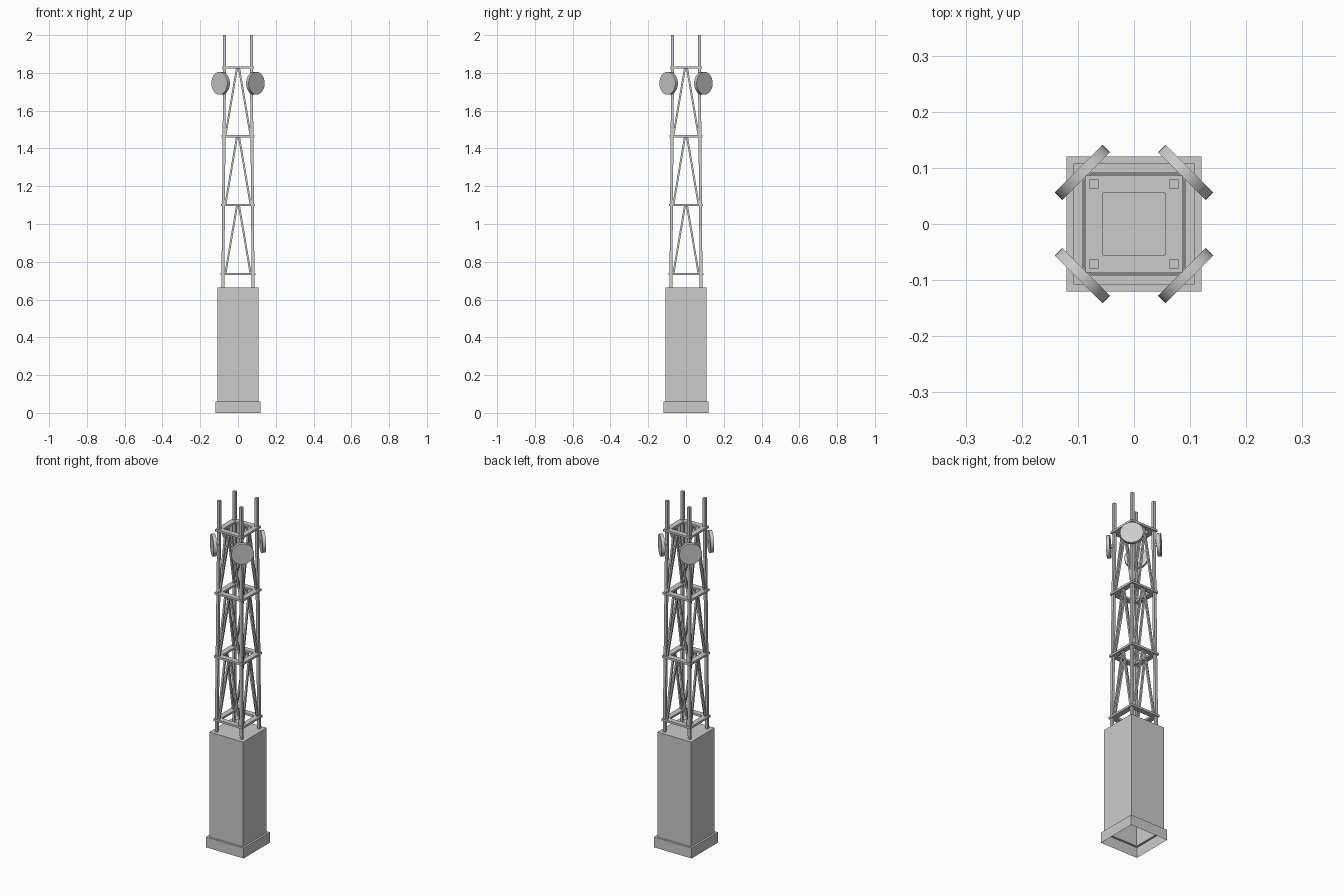
import bpy, bmesh, math
from mathutils import Vector

cube = bpy.data.objects.get("Cube")
if cube:
    bpy.data.objects.remove(cube, do_unlink=True)

grey = bpy.data.materials.new("light grey")
grey.use_nodes = True
grey.diffuse_color = (0.6, 0.6, 0.6, 1)
grey.node_tree.nodes["Principled BSDF"].inputs["Base Color"].default_value = (0.6, 0.6, 0.6, 1)

CORNERS = [(1, 1), (-1, 1), (-1, -1), (1, -1)]
SIDES = ["back", "left", "front", "right"]


def finish(name, bm):
    mesh = bpy.data.meshes.new(name)
    bm.to_mesh(mesh)
    bm.free()
    mesh.materials.append(grey)
    obj = bpy.data.objects.new(name, mesh)
    bpy.context.collection.objects.link(obj)
    return obj


def square_loft(name, profile, closed=False, cap=False):
    """Sweep a profile of (half width, height) pairs around a square."""
    bm = bmesh.new()
    loops = [[bm.verts.new((sx * h, sy * h, z)) for sx, sy in CORNERS] for h, z in profile]
    pairs = list(zip(loops, loops[1:]))
    if closed:
        pairs.append((loops[-1], loops[0]))
    for low, high in pairs:
        for i in range(4):
            j = (i + 1) % 4
            bm.faces.new((low[i], low[j], high[j], high[i]))
    if cap:
        bm.faces.new(loops[-1])
    return finish(name, bm)


def beam(name, start, end, width, side=(1, 0, 0)):
    """Square bar between two points."""
    start, end = Vector(start), Vector(end)
    axis = (end - start).normalized()
    v = axis.cross(Vector(side)).normalized() * width / 2
    u = v.cross(axis)
    bm = bmesh.new()
    a, b = [[bm.verts.new(p + u * i + v * j) for i, j in CORNERS] for p in (start, end)]
    for i in range(4):
        j = (i + 1) % 4
        bm.faces.new((a[i], a[j], b[j], b[i]))
    bm.faces.new(a[::-1])
    bm.faces.new(b)
    bmesh.ops.recalc_face_normals(bm, faces=bm.faces)
    return finish(name, bm)


# Hollow base, open underneath
square_loft("plinth", [(0.12, 0), (0.12, 0.06), (0.108, 0.06)])
square_loft("base_block", [(0.108, 0.06), (0.108, 0.665)], cap=True)

# Tapering legs and upright antennas
for n, (sx, sy) in enumerate(CORNERS, 1):
    beam(f"leg_{n}", (sx * 0.08, sy * 0.08, 0.665), (sx * 0.071, sy * 0.071, 1.835), 0.015)
    beam(f"antenna_{n}", (sx * 0.071, sy * 0.071, 1.835), (sx * 0.071, sy * 0.071, 2), 0.016)

# Horizontal frames
levels = [(0.735, 0.093), (1.1, 0.0905), (1.465, 0.088), (1.829, 0.086)]
for n, (z, h) in enumerate(levels, 1):
    t = 0.006
    square_loft(f"frame_{n}", [(h, z - t), (h, z + t), (h - 0.031, z + t), (h - 0.031, z - t)],
                closed=True)

# Inverted V braces on each side of each section
for n, ((z0, h0), (z1, h1)) in enumerate(zip(levels, levels[1:]), 1):
    for k, side in enumerate(SIDES):
        ang = k * math.pi / 2
        out = Vector((-math.sin(ang), math.cos(ang), 0))
        along = Vector((math.cos(ang), math.sin(ang), 0))
        for s in (-1, 1):
            foot = out * (h0 - 0.016) + along * s * 0.067 + Vector((0, 0, z0))
            apex = out * (h1 - 0.016) + along * s * 0.005 + Vector((0, 0, z1))
            beam(f"brace_{side}_{n}_{'a' if s < 0 else 'b'}", foot, apex, 0.01, out)

# Round dishes facing out from the corners
for n, (sx, sy) in enumerate(CORNERS, 1):
    out = Vector((sx, sy, 0)).normalized()
    centre = out * 0.13 + Vector((0, 0, 1.745))
    bpy.ops.mesh.primitive_cylinder_add(vertices=40, radius=0.06, depth=0.019, location=centre,
                                        rotation=out.to_track_quat("Z", "Y").to_euler())
    dish = bpy.context.object
    dish.name = f"dish_{n}"
    dish.data.materials.append(grey)
    bpy.ops.object.shade_smooth_by_angle()
    beam(f"dish_bracket_{n}", out * 0.1 + Vector((0, 0, 1.745)), centre, 0.012, (0, 0, 1))
